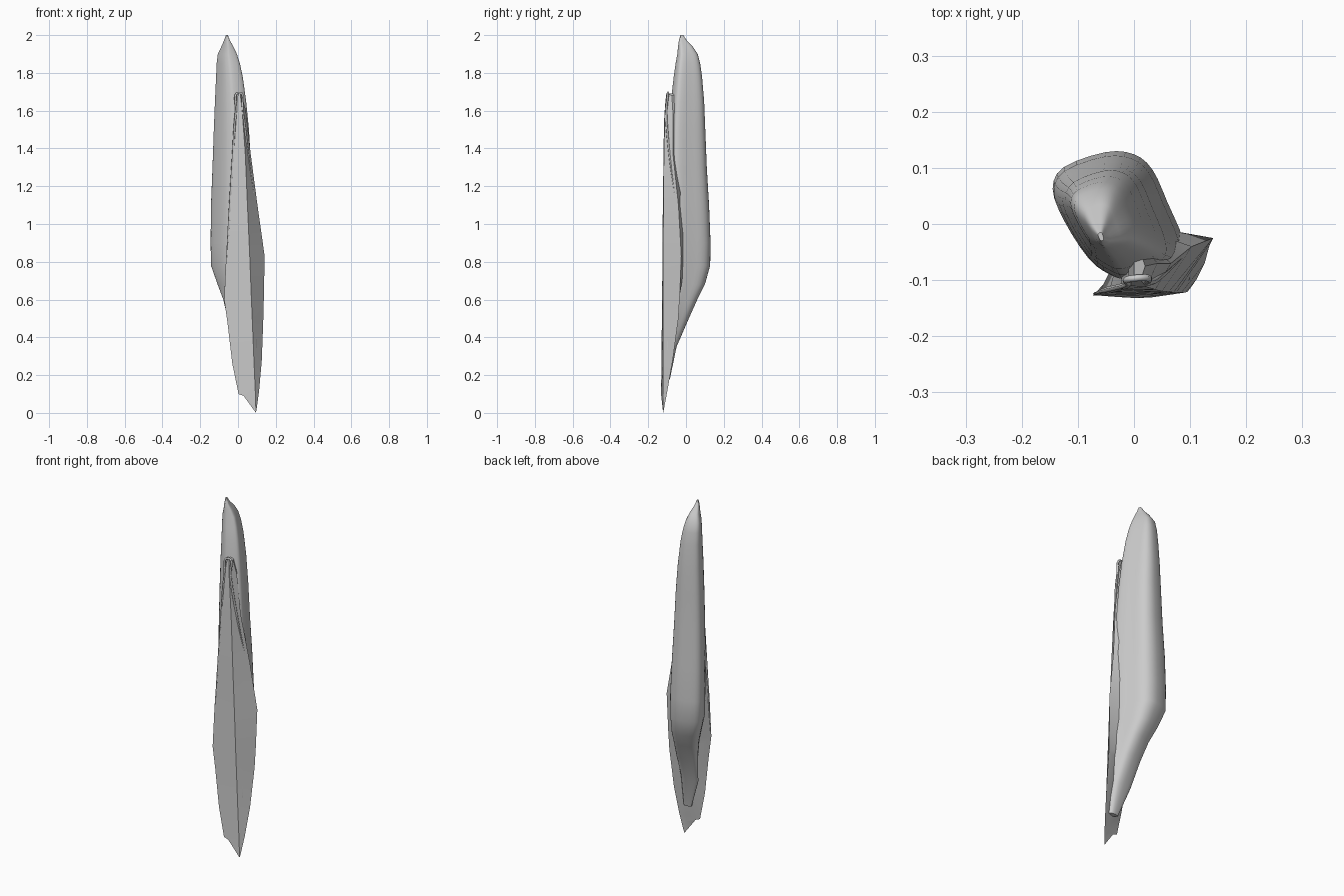
import bpy, bmesh
from mathutils import Vector

if "Cube" in bpy.data.objects:
    bpy.data.objects.remove(bpy.data.objects["Cube"])

grey = bpy.data.materials.new("pale grey")
grey.use_nodes = True
COLOUR = (0.6, 0.6, 0.6, 1)
grey.diffuse_color = COLOUR
grey.node_tree.nodes["Principled BSDF"].inputs["Base Color"].default_value = COLOUR


def closed_spline(pts, steps):
    """Smooth closed curve through a few 2D points."""
    out, n = [], len(pts)
    for i in range(n):
        a, b, c, d = (Vector(pts[(i + k) % n]) for k in (-1, 0, 1, 2))
        for s in range(steps):
            t = s / steps
            out.append(0.5 * (2 * b + (c - a) * t + (2 * a - 5 * b + 4 * c - d) * t ** 2
                              + (3 * b - a - 3 * c + d) * t ** 3))
    return out


def loft(name, rings, angle):
    """Skin a list of equal rings and cap both ends."""
    bm = bmesh.new()
    rows = [[bm.verts.new(p) for p in ring] for ring in rings]
    n = len(rows[0])
    for lo, hi in zip(rows, rows[1:]):
        for i in range(n):
            j = (i + 1) % n
            bm.faces.new((lo[i], lo[j], hi[j], hi[i]))
    bm.faces.new(rows[0])
    bm.faces.new(rows[-1])
    bmesh.ops.recalc_face_normals(bm, faces=bm.faces)
    mesh = bpy.data.meshes.new(name)
    bm.to_mesh(mesh)
    bm.free()
    mesh.materials.append(grey)
    obj = bpy.data.objects.new(name, mesh)
    bpy.context.collection.objects.link(obj)
    bpy.ops.object.select_all(action='DESELECT')
    obj.select_set(True)
    bpy.context.view_layer.objects.active = obj
    bpy.ops.object.shade_smooth_by_angle(angle=angle)
    return obj


# Rounded pod: one slanted oval outline, fitted to the width and depth at each height
outline = [(-0.145, 0.065), (-0.125, 0.105), (-0.05, 0.132), (0.0, 0.128), (0.033, 0.10),
           (0.06, 0.04), (0.088, -0.03), (0.078, -0.07), (0.0, -0.10), (-0.04, -0.09),
           (-0.08, -0.06), (-0.125, 0.01)]
ring = closed_spline(outline, 3)
rx = [min(p.x for p in ring), max(p.x for p in ring)]
ry = [min(p.y for p in ring), max(p.y for p in ring)]
# height, left and right x, front and back y
pod_sizes = [
    (0.18, 0.03, 0.09, -0.115, -0.085), (0.35, -0.03, 0.10, -0.11, -0.05),
    (0.50, -0.055, 0.10, -0.11, 0.015), (0.60, -0.078, 0.095, -0.108, 0.06),
    (0.68, -0.108, 0.092, -0.105, 0.10), (0.78, -0.143, 0.09, -0.10, 0.128),
    (0.90, -0.145, 0.09, -0.10, 0.130), (1.10, -0.143, 0.082, -0.10, 0.122),
    (1.30, -0.135, 0.07, -0.098, 0.110), (1.50, -0.128, 0.058, -0.09, 0.102),
    (1.65, -0.122, 0.043, -0.08, 0.096), (1.78, -0.116, 0.025, -0.065, 0.085),
    (1.85, -0.113, 0.01, -0.055, 0.075), (1.90, -0.107, -0.006, -0.046, 0.062),
    (1.94, -0.088, -0.025, -0.042, 0.035), (1.97, -0.075, -0.042, -0.038, 0.005),
    (2.00, -0.064, -0.054, -0.03, -0.015)]
pod = []
for z, x0, x1, y0, y1 in pod_sizes:
    pod.append([(x0 + (p.x - rx[0]) / (rx[1] - rx[0]) * (x1 - x0),
                 y0 + (p.y - ry[0]) / (ry[1] - ry[0]) * (y1 - y0), z) for p in ring])
loft("pod", pod, 0.9)

# Folded blade: left edge, front ridge, right edge and inner root at each height
blade = [
    [(0.03, -0.131, 0.09), (0.095, -0.121, 0.0), (0.1, -0.115, 0.03), (0.085, -0.118, 0.07)],
    [(0.003, -0.132, 0.10), (0.092, -0.122, 0.10), (0.112, -0.098, 0.12), (0.075, -0.112, 0.11)],
    [(-0.03, -0.13, 0.26), (0.085, -0.122, 0.26), (0.126, -0.07, 0.28), (0.06, -0.095, 0.26)],
    [(-0.056, -0.128, 0.48), (0.076, -0.122, 0.48), (0.134, -0.04, 0.50), (0.03, -0.06, 0.48)],
    [(-0.073, -0.127, 0.60), (0.071, -0.122, 0.60), (0.137, -0.033, 0.62), (0.01, -0.04, 0.60)],
    [(-0.063, -0.124, 0.83), (0.062, -0.121, 0.83), (0.141, -0.025, 0.83), (0.0, 0.0, 0.83)],
    [(-0.045, -0.121, 1.10), (0.050, -0.12, 1.10), (0.103, -0.04, 1.10), (-0.01, 0.0, 1.10)],
    [(-0.025, -0.117, 1.38), (0.038, -0.117, 1.38), (0.066, -0.07, 1.38), (-0.01, 0.0, 1.38)],
    [(-0.01, -0.11, 1.60), (0.022, -0.112, 1.60), (0.042, -0.07, 1.60), (-0.01, 0.0, 1.60)],
    [(0.0, -0.098, 1.69), (0.012, -0.10, 1.69), (0.02, -0.075, 1.68), (0.0, -0.02, 1.69)]]
loft("folded_blade", blade, 0.5)

# Thin raised rim arching over the top of the blade
path = [(-0.071, -0.124, 0.62), (-0.048, -0.118, 1.0), (-0.027, -0.113, 1.35),
        (-0.010, -0.107, 1.6), (0.006, -0.096, 1.695), (0.024, -0.104, 1.6),
        (0.052, -0.088, 1.38), (0.085, -0.06, 1.15)]
curve = bpy.data.curves.new("blade_rim", 'CURVE')
curve.dimensions = '3D'
curve.bevel_depth = 0.006
curve.bevel_resolution = 1
curve.resolution_u = 6
curve.use_fill_caps = True
spline = curve.splines.new('BEZIER')
spline.bezier_points.add(len(path) - 1)
for k, (bp, co) in enumerate(zip(spline.bezier_points, path)):
    bp.co = co
    bp.handle_left_type = bp.handle_right_type = 'AUTO'
    bp.radius = 0.3 if k in (0, len(path) - 1) else 1.0
curve.materials.append(grey)
bpy.context.collection.objects.link(bpy.data.objects.new("blade_rim", curve))
